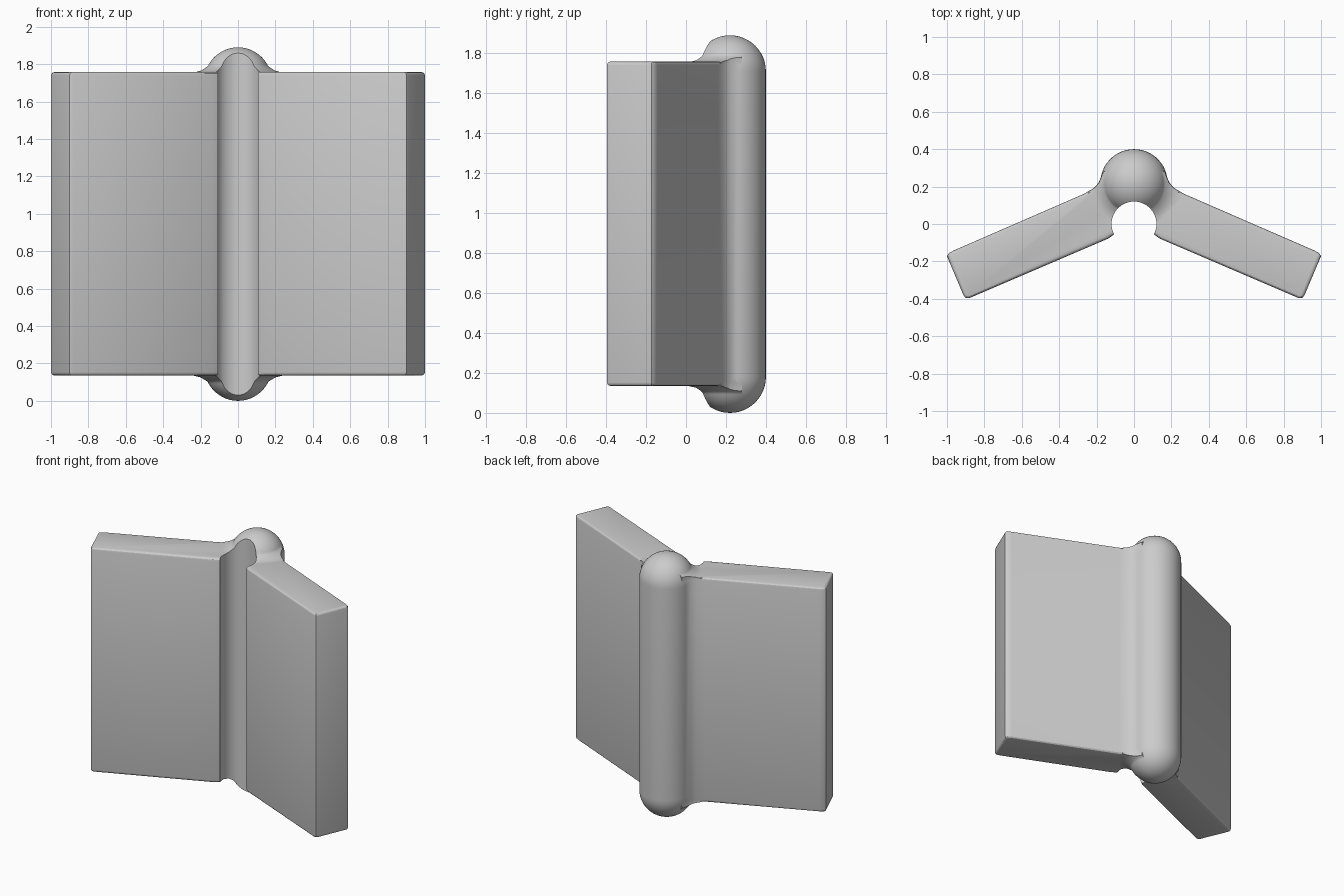
import bpy, bmesh, math

if "Cube" in bpy.data.objects:
    bpy.data.objects.remove(bpy.data.objects["Cube"])

PIN_Y, PIN_R, HEIGHT = 0.22, 0.18, 1.89
LOW, HIGH = 0.135, 1.758


def finish(name, bm):
    bmesh.ops.recalc_face_normals(bm, faces=bm.faces)
    mesh = bpy.data.meshes.new(name)
    bm.to_mesh(mesh)
    bm.free()
    ob = bpy.data.objects.new(name, mesh)
    bpy.context.collection.objects.link(ob)
    return ob


def prism(name, outline, z0, z1, bevel=0):
    bm = bmesh.new()
    face = bm.faces.new([bm.verts.new((x, y, z0)) for x, y in outline])
    out = bmesh.ops.extrude_face_region(bm, geom=[face])
    top = [v for v in out["geom"] if isinstance(v, bmesh.types.BMVert)]
    bmesh.ops.translate(bm, verts=top, vec=(0, 0, z1 - z0))
    if bevel:
        rim = [e for e in bm.edges if abs(e.verts[0].co.z - e.verts[1].co.z) < 1e-5]
        bmesh.ops.bevel(bm, geom=rim, offset=bevel, segments=3, profile=0.5,
                        affect='EDGES', clamp_overlap=True)
    return finish(name, bm)


def lathe(name, profile, steps=48):
    # profile is (radius, z), starting and ending on the pin axis
    bm = bmesh.new()
    verts = [bm.verts.new((r, 0, z)) for r, z in profile]
    edges = [bm.edges.new(p) for p in zip(verts, verts[1:])]
    bmesh.ops.spin(bm, geom=verts + edges, axis=(0, 0, 1), cent=(0, 0, 0),
                   angle=math.tau, steps=steps, use_duplicate=False)
    bmesh.ops.remove_doubles(bm, verts=bm.verts, dist=1e-5)
    bmesh.ops.translate(bm, verts=bm.verts, vec=(0, PIN_Y, 0))
    return finish(name, bm)


def boolean(target, other, operation):
    mod = target.modifiers.new(operation.lower(), 'BOOLEAN')
    mod.operation, mod.object, mod.solver = operation, other, 'EXACT'
    bpy.context.view_layer.objects.active = target
    bpy.ops.object.modifier_apply(modifier=mod.name)
    bpy.data.objects.remove(other)


# Angled plates, with the vertical fillets against the pin in the outline
half = [(0.165, 0.28), (0.177, 0.25), (0.19, 0.22), (0.215, 0.192), (0.27, 0.16),
        (0.965, -0.142), (0.99, -0.156), (1.0, -0.172), (0.912, -0.38),
        (0.9, -0.396), (0.88, -0.396), (0.14, -0.079), (0.105, -0.055)]
outline = half + [(-x, y) for x, y in reversed(half)]
hinge = prism("hinge_plates_and_pin", outline, LOW, HIGH, 0.018)

# Flared fillets where the pin rises out of the plate ends
flare = [(0, 0.06), (0.125, 0.06), (0.145, 0.083), (0.168, 0.106), (0.2, 0.125),
         (0.25, 0.137)]
collar = lathe("collar", flare + [(r, HEIGHT - z) for r, z in reversed(flare)])
limit = prism("collar_limit", [(x * 0.99, y) for x, y in outline], -0.1, 2.0)
boolean(collar, limit, 'INTERSECT')

# Round-ended pin
arc = [(PIN_R * math.sin(i * math.pi / 24), PIN_R - PIN_R * math.cos(i * math.pi / 24))
       for i in range(13)]
pin = lathe("pin", arc + [(r, HEIGHT - z) for r, z in reversed(arc)])

# Join, then cut the round groove along the front
boolean(hinge, collar, 'UNION')
boolean(hinge, pin, 'UNION')
circle = [(0.12 * math.cos(i * math.tau / 48), 0.12 * math.sin(i * math.tau / 48))
          for i in range(48)]
groove = prism("groove_cutter", circle, -0.2, 2.2)
boolean(hinge, groove, 'DIFFERENCE')

bpy.ops.object.select_all(action='DESELECT')
hinge.select_set(True)
bpy.context.view_layer.objects.active = hinge
bpy.ops.object.shade_smooth_by_angle(angle=math.radians(30))
